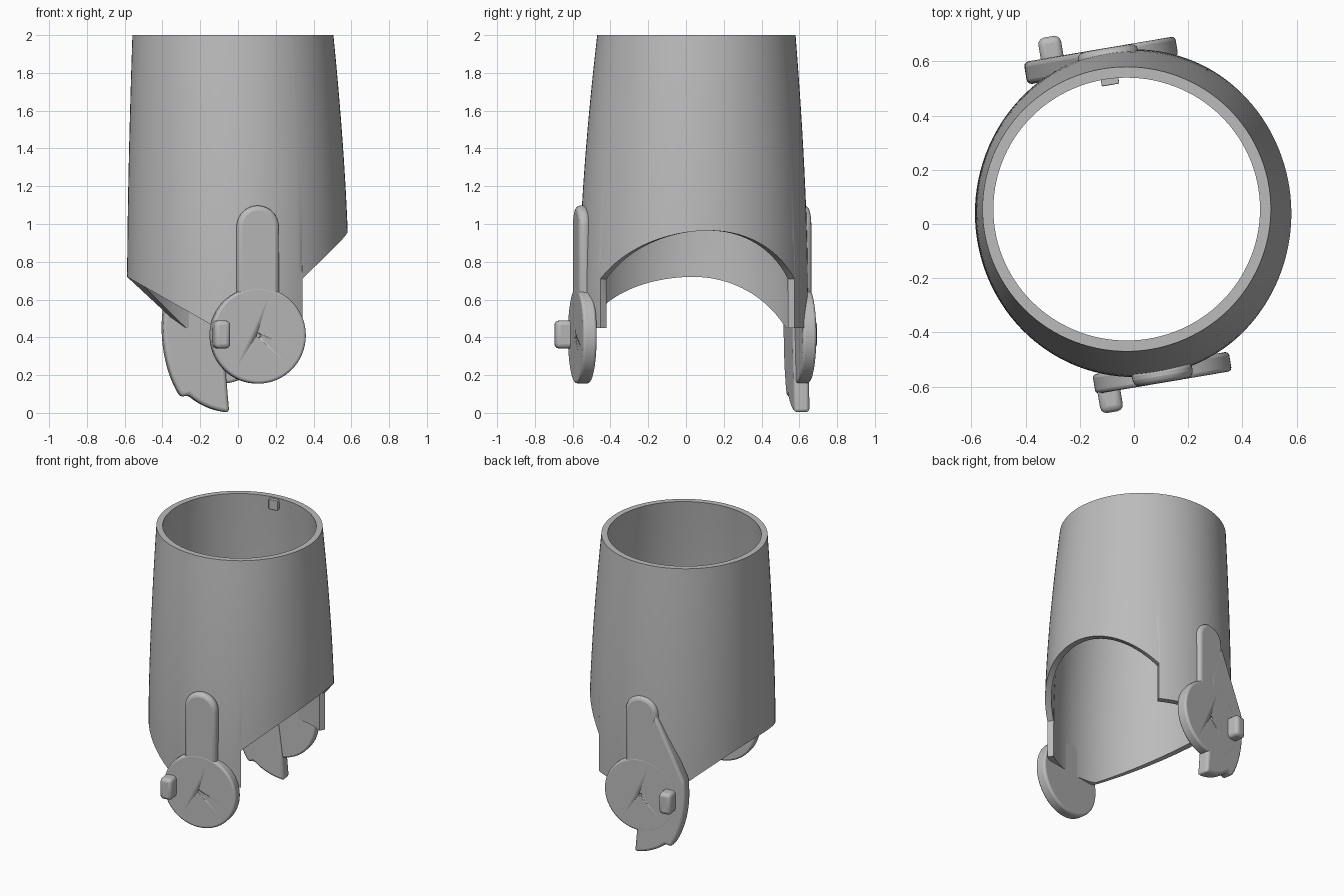
import bpy, bmesh, math
from mathutils import Matrix

if "Cube" in bpy.data.objects:
    bpy.data.objects.remove(bpy.data.objects["Cube"])

GREY = (0.5, 0.5, 0.5, 1)
grey = bpy.data.materials.new("plain_grey")
grey.use_nodes = True
grey.diffuse_color = GREY
grey.node_tree.nodes["Principled BSDF"].inputs["Base Color"].default_value = GREY


def finish(name, bm, matrix=Matrix(), bevel=0, cutter=None):
    """Turn a bmesh into a placed, bevelled, smooth shaded object."""
    bmesh.ops.recalc_face_normals(bm, faces=bm.faces)
    mesh = bpy.data.meshes.new(name)
    bm.to_mesh(mesh)
    bm.free()
    ob = bpy.data.objects.new(name, mesh)
    bpy.context.collection.objects.link(ob)
    ob.matrix_world = matrix
    mesh.materials.append(grey)
    if bevel:
        mod = ob.modifiers.new("rounded_edges", "BEVEL")
        mod.width = bevel
        mod.segments = 3
        mod.limit_method = "ANGLE"
        mod.angle_limit = math.radians(40)
    if cutter:
        mod = ob.modifiers.new("pin_hole", "BOOLEAN")
        mod.object = cutter
    bpy.ops.object.select_all(action="DESELECT")
    ob.select_set(True)
    bpy.context.view_layer.objects.active = ob
    bpy.ops.object.shade_smooth_by_angle(angle=math.radians(35))
    return ob


def plate(name, outline, y0, y1, matrix, bevel=0.0, cutter=None):
    """Extrude an outline in the local xz plane from y0 to y1."""
    bm = bmesh.new()
    face = bm.faces.new([bm.verts.new((x, y0, z)) for x, z in outline])
    grown = bmesh.ops.extrude_face_region(bm, geom=[face])["geom"]
    verts = [g for g in grown if isinstance(g, bmesh.types.BMVert)]
    bmesh.ops.translate(bm, verts=verts, vec=(0, y1 - y0, 0))
    return finish(name, bm, matrix, bevel, cutter)


def arc(radius, start, end, steps, cz=0):
    """Points on an arc; radius may be a function of the angle in degrees."""
    points = []
    for i in range(steps + 1):
        a = start + (end - start) * i / steps
        r = radius(a) if callable(radius) else radius
        points.append((r * math.cos(math.radians(a)), cz + r * math.sin(math.radians(a))))
    return points


# Sleeve: tapered oval tube with an arched cut and two hinge tabs
FRONT_STEP, BACK_STEP, PEAK = -54.5, 62, 8
TAB_Z, WALL, LEVELS = 0.45, 0.04, 16


def lower_edge(a):
    if FRONT_STEP <= a <= BACK_STEP:
        span = BACK_STEP - PEAK if a > PEAK else PEAK - FRONT_STEP
        return 0.965 - 0.255 * ((a - PEAK) / span) ** 2
    slope = 0.545 if a > 0 else 0.334
    return max(TAB_Z, 0.72 - slope * (1 + math.cos(math.radians(a))))


def sleeve_point(a, z, inset):
    w = max(0, (z - 0.7) / 1.3) ** 1.6
    rx, ry = 0.587 - 0.055 * w - inset, 0.605 - 0.08 * w - inset
    t = math.radians(a)
    return (-0.027 * w + rx * math.cos(t), 0.04 + 0.015 * w + ry * math.sin(t), z)


angles = [-180 + 3 * i for i in range(120)]
angles += [FRONT_STEP - 0.05, FRONT_STEP, BACK_STEP, BACK_STEP + 0.05]
angles = sorted(set(angles))
bm = bmesh.new()
columns = []
for a in angles:
    z0 = lower_edge(a)
    heights = [z0 + (2 - z0) * i / LEVELS for i in range(LEVELS + 1)]
    outer = [bm.verts.new(sleeve_point(a, z, 0)) for z in heights]
    inner = [bm.verts.new(sleeve_point(a, z, WALL)) for z in reversed(heights)]
    columns.append(outer + inner)
for i, col in enumerate(columns):
    nxt = columns[(i + 1) % len(columns)]
    for j in range(len(col)):
        k = (j + 1) % len(col)
        bm.faces.new((col[j], nxt[j], nxt[k], col[k]))
finish("sleeve", bm)


def block(name, size, centre, matrix, bevel):
    bm = bmesh.new()
    bmesh.ops.create_cube(bm, size=1, matrix=Matrix.Translation(centre) @ Matrix.Diagonal((*size, 1)))
    return finish(name, bm, matrix, bevel)


# Hinges: local -y points outward, origin on the pivot of the outer face
TILT = math.radians(9.6)
HINGE_Z, DISC_R, STRAP_W = 0.41, 0.255, 0.1125
strap_outline = [(-STRAP_W, 0), (STRAP_W, 0)] + arc(STRAP_W, 0, 180, 20, 0.575)
hinges = {}
for side, x, y, turn, peg_x in (("front", 0.11, -0.585, 0, -0.205), ("back", -0.1, 0.65, math.pi, 0.205)):
    frame = Matrix.Translation((x, y, HINGE_Z)) @ Matrix.Rotation(TILT + turn, 4, "Z")
    hinges[side] = frame
    hole = plate(side + "_pin_cutter", arc(0.012, 0, 345, 23), -0.02, 0.03, frame)
    hole.hide_render = True
    hole.hide_viewport = True
    plate(side + "_hinge_disc", arc(DISC_R, 0, 355, 71), 0, 0.073, frame, 0.014, hole)
    plate(side + "_strap", [(px, max(pz, 0.1)) for px, pz in strap_outline], 0.001, 0.065, frame, 0.025)
    block(side + "_peg", (0.085, 0.12, 0.148), (peg_x, -0.016, 0.005), frame, 0.024)

# Curved guard on the back hinge, with a notch in its lower rim
guard = [(0.1, 0.58), (0.13, 0.52), (0.21, 0.35)]
guard += [(-px, pz) for px, pz in arc(lambda a: 0.31 + 0.08 * ((a - 185) / 52) ** 2, 153, 237, 20)]
guard += [(-px, pz) for px, pz in arc(lambda a: 0.36 + 0.05 * (a - 241) / 35, 241, 276, 10)]
guard += [(-0.025, -0.2), (0, 0), (0, 0.3)]
plate("guard", guard, 0.0005, 0.085, hinges["back"], 0.018)

# Small locating key inside the upper rim
key_frame = Matrix.Translation((-0.09, 0.535, 1.955)) @ Matrix.Rotation(TILT, 4, "Z")
block("rim_key", (0.065, 0.045, 0.07), (0, 0, 0), key_frame, 0.004)
